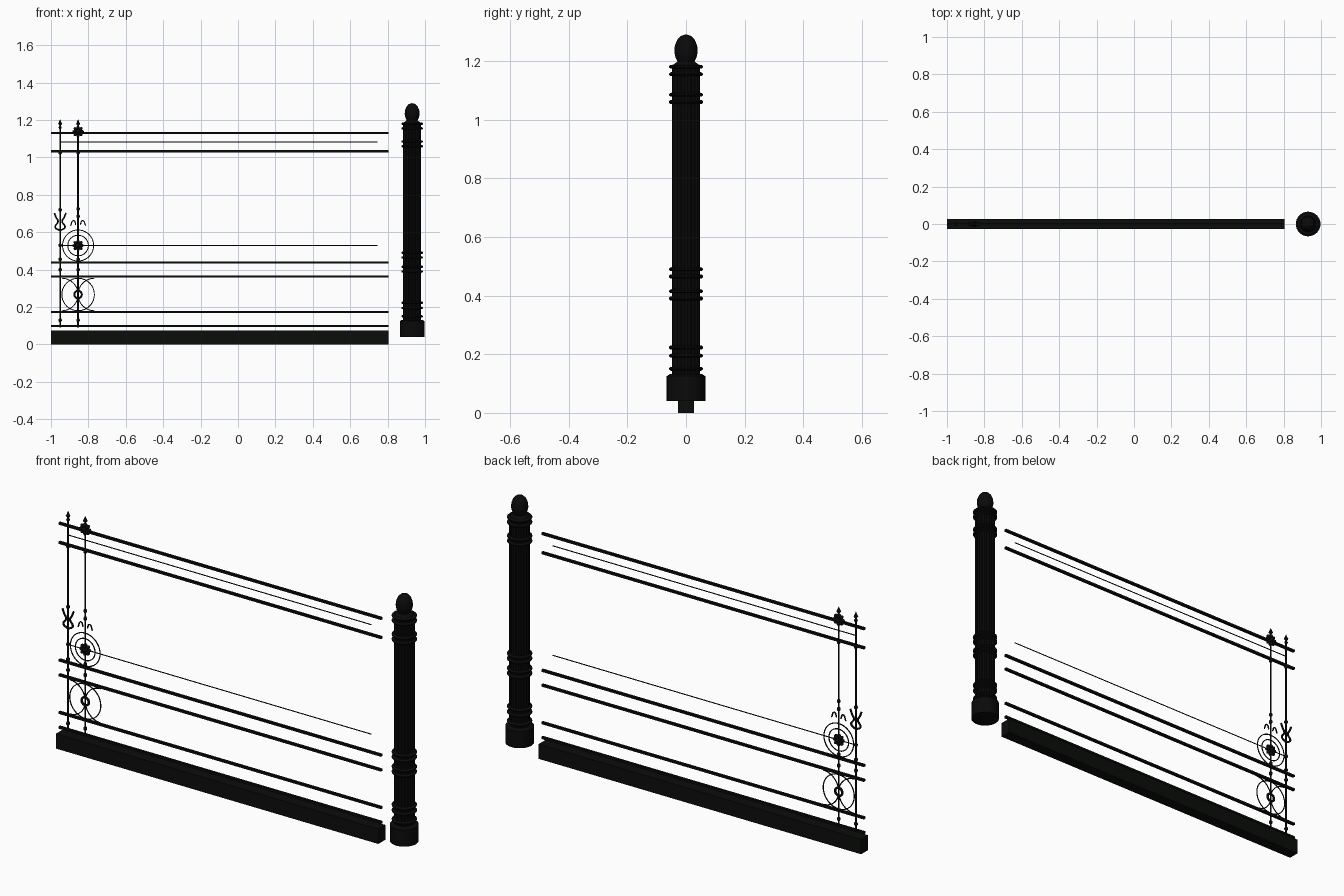
import bpy, bmesh, math
from mathutils import Matrix, Vector

cube = bpy.data.objects.get("Cube")
if cube:
    bpy.data.objects.remove(cube, do_unlink=True)


def material(name, rgb):
    m = bpy.data.materials.new(name)
    m.use_nodes = True
    m.diffuse_color = (*rgb, 1)
    m.node_tree.nodes["Principled BSDF"].inputs["Base Color"].default_value = (*rgb, 1)
    return m


IRON = material("black iron", (0.003, 0.003, 0.003))
STONE = material("dark base", (0.003, 0.004, 0.003))


def finish(name, bm, mat, smooth=True):
    bmesh.ops.recalc_face_normals(bm, faces=bm.faces)
    mesh = bpy.data.meshes.new(name)
    bm.to_mesh(mesh)
    bm.free()
    mesh.materials.append(mat)
    ob = bpy.data.objects.new(name, mesh)
    bpy.context.collection.objects.link(ob)
    if smooth:
        bpy.ops.object.select_all(action='DESELECT')
        ob.select_set(True)
        bpy.context.view_layer.objects.active = ob
        bpy.ops.object.shade_smooth_by_angle(angle=math.radians(40))
    return ob


def box(name, x0, x1, z0, z1, depth, mat=IRON):
    bm = bmesh.new()
    bmesh.ops.create_cube(bm, size=1)
    bmesh.ops.scale(bm, vec=(x1 - x0, depth, z1 - z0), verts=bm.verts)
    bmesh.ops.translate(bm, vec=((x0 + x1) / 2, 0, (z0 + z1) / 2), verts=bm.verts)
    return finish(name, bm, mat, False)


def lathe(name, x, profile, sides=32, flute=0):
    """Turn a (radius, height) profile; flute draws in every other rib."""
    bm = bmesh.new()
    rings = []
    for r, z in profile:
        ring = []
        for i in range(sides):
            a = 2 * math.pi * i / sides
            rr = r - flute * (i % 2)
            ring.append(bm.verts.new((x + rr * math.cos(a), rr * math.sin(a), z)))
        rings.append(ring)
    for lo, hi in zip(rings, rings[1:]):
        for i in range(sides):
            j = (i + 1) % sides
            bm.faces.new((lo[i], lo[j], hi[j], hi[i]))
    bm.faces.new(rings[0])
    bm.faces.new(rings[-1])
    return finish(name, bm, IRON, not flute)


def wire(name, points, radius, cyclic=False, spline='POLY'):
    """Round bar along (x, z) points in the plane of the fence."""
    cu = bpy.data.curves.new(name, 'CURVE')
    cu.dimensions = '3D'
    cu.bevel_depth = radius
    cu.bevel_resolution = 1
    cu.use_fill_caps = True
    if spline == 'POLY':
        s = cu.splines.new('POLY')
        s.points.add(len(points) - 1)
        for p, (x, z) in zip(s.points, points):
            p.co = (x, 0, z, 1)
    else:
        s = cu.splines.new('BEZIER')
        s.bezier_points.add(len(points) - 1)
        for p, (x, z) in zip(s.bezier_points, points):
            p.co = (x, 0, z)
            p.handle_left_type = p.handle_right_type = 'AUTO'
        s.resolution_u = 6
    s.use_cyclic_u = cyclic
    cu.materials.append(IRON)
    ob = bpy.data.objects.new(name, cu)
    bpy.context.collection.objects.link(ob)
    return ob


def arc(name, x, z, r, start, end, radius):
    full = end - start == 360
    n = 40 if full else 20
    angles = [math.radians(start + (end - start) * i / n) for i in range(n + (not full))]
    return wire(name, [(x + r * math.cos(a), z + r * math.sin(a)) for a in angles],
                radius, full)


def rosette(name, x, z, size):
    """Flower of eight petals around a domed centre."""
    bm = bmesh.new()
    for i in range(8):
        a = math.pi * i / 4
        c = Vector((x + size * 0.62 * math.cos(a), 0, z + size * 0.62 * math.sin(a)))
        m = (Matrix.Translation(c) @ Matrix.Rotation(-a, 4, 'Y')
             @ Matrix.Diagonal((size * 0.4, size * 0.4, size * 0.28, 1)))
        bmesh.ops.create_icosphere(bm, subdivisions=2, radius=1, matrix=m)
    bmesh.ops.create_icosphere(bm, subdivisions=2, radius=size * 0.5,
                               matrix=Matrix.Translation((x, 0, z)))
    return finish(name, bm, IRON)


# Base beam and horizontal rails
FENCE_END = 0.805
box("base_beam", -1, FENCE_END, 0, 0.075, 0.056, STONE)
for z in (0.098, 0.173, 0.363, 0.438, 1.033, 1.13):
    box("rail", -1, FENCE_END, z - 0.0055, z + 0.0055, 0.013)
for z in (0.529, 1.083):
    wire("thin_rod", [(-0.95, z), (0.745, z)], 0.0024)

# Uprights with spear tips and knots
POST_A, POST_B = -0.951, -0.855
KNOTS = {POST_A: (0.13, 0.40, 0.455, 0.53, 0.72, 1.025),
         POST_B: (0.13, 0.40, 0.455, 0.685, 0.725, 1.025)}
for x, knots in KNOTS.items():
    lathe("upright", x, [(0.0045, 0.09), (0.0045, 1.165)], 10)
    lathe("spear_tip", x, [(0.004, 1.15), (0.009, 1.16), (0.004, 1.17),
                           (0.011, 1.18), (0.006, 1.19), (0.001, 1.203)], 10)
    for z in knots:
        lathe("knot", x, [(0.0045, z - 0.01), (0.009, z - 0.004),
                          (0.009, z + 0.004), (0.0045, z + 0.01)], 10)

# Rosettes and rings on the second upright
rosette("top_rosette", POST_B, 1.138, 0.031)
rosette("middle_rosette", POST_B, 0.529, 0.031)
for r in (0.083, 0.055):
    arc("middle_ring", POST_B, 0.529, r, 0, 360, 0.0028)

# Interlaced lower circles with a small eye ring
R = 0.087
arc("lower_ring", POST_B, 0.267, R, 0, 360, 0.0028)
for side, start in ((-1, -90), (1, 90)):
    arc("lower_arc", POST_B + side * R, 0.267, R, start, start + 180, 0.0028)
arc("eye_ring", POST_B, 0.267, 0.02, 0, 360, 0.006)

# Small hooked leaves above the middle ring, and the lyre on the first upright
for s in (-1, 1):
    wire("leaf_hook", [(POST_B + s * u, z) for u, z in
                       ((0.012, 0.64), (0.024, 0.662), (0.04, 0.635))],
         0.0035, spline='BEZIER')
    wire("lyre_side", [(POST_A + s * u, z) for u, z in
                       ((0.003, 0.61), (0.026, 0.627), (0.011, 0.658),
                        (0.022, 0.68), (0.031, 0.703))],
         0.005, spline='BEZIER')

# Round column with plinth, fluted shaft, ring bands and egg finial
COL = 0.931
lathe("column_plinth", COL, [(0.066, 0.04), (0.066, 0.125), (0.055, 0.132)])
lathe("column_shaft", COL, [(0.048, 0.125), (0.048, 1.185)], 40, 0.004)
for z in (0.122, 0.15, 0.195, 0.223, 0.39, 0.415, 0.465, 0.49,
          1.06, 1.085, 1.155, 1.18):
    lathe("column_band", COL, [(0.046, z - 0.007), (0.054, z - 0.006), (0.058, z - 0.002),
                               (0.058, z + 0.002), (0.054, z + 0.006), (0.046, z + 0.007)])
lathe("column_finial", COL, [(0.048, 1.183), (0.04, 1.19), (0.029, 1.198), (0.036, 1.212),
                             (0.04, 1.232), (0.038, 1.252), (0.03, 1.272),
                             (0.018, 1.285), (0.002, 1.29)])
